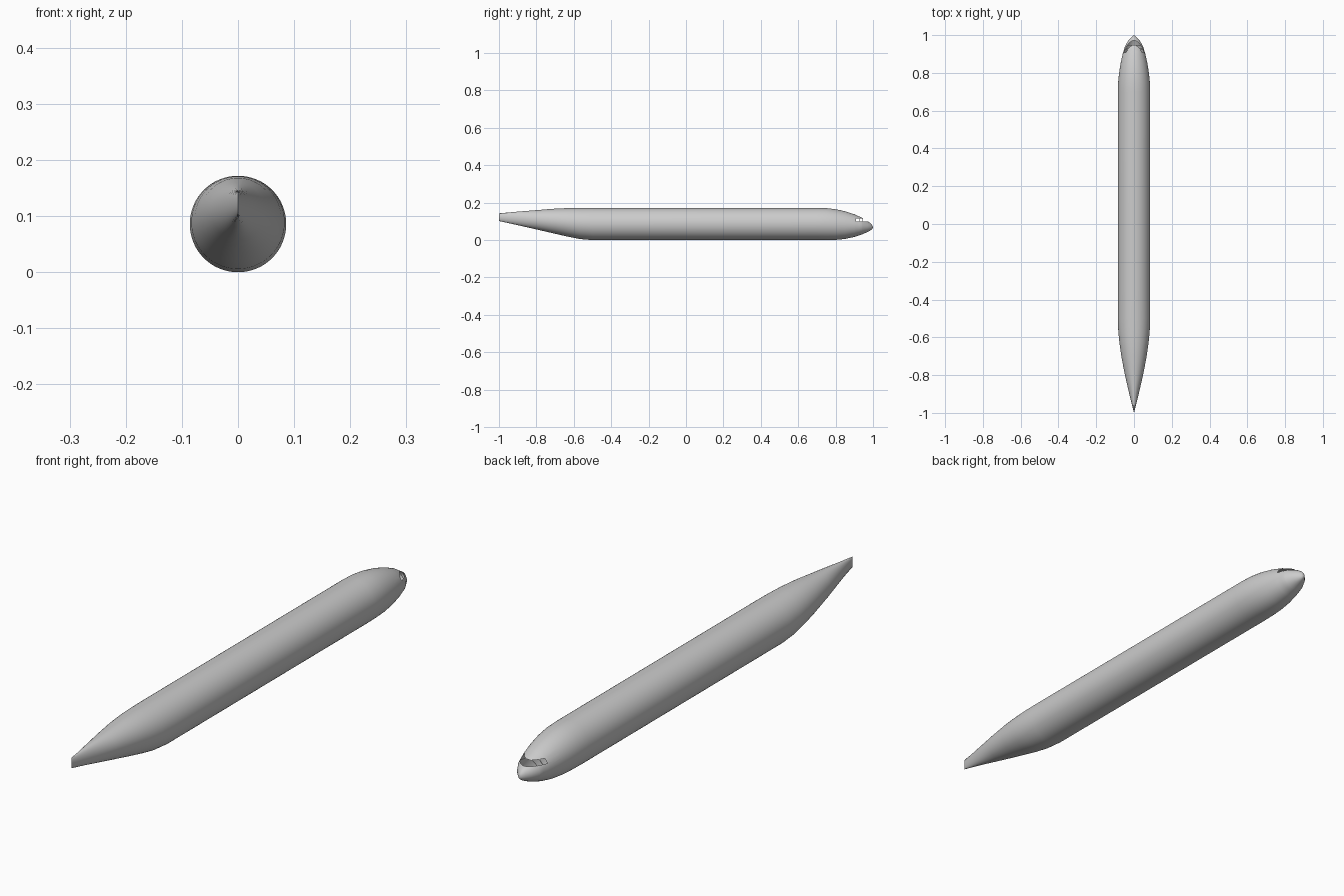
import bpy, bmesh, math
from mathutils import Vector

cube = bpy.data.objects.get("Cube")
if cube:
    bpy.data.objects.remove(cube)

SIDES = 64

# Stations along the body: y, half width, bottom z, top z
STATIONS = [
    (-1.0, 0.0, 0.102, 0.143),
    (-0.9, 0.025, 0.08, 0.152),
    (-0.8, 0.048, 0.057, 0.16),
    (-0.7, 0.067, 0.034, 0.168),
    (-0.63, 0.077, 0.018, 0.171),
    (-0.57, 0.083, 0.006, 0.172),
    (-0.5, 0.086, 0, 0.172),
    (0.7, 0.086, 0, 0.172),
    (0.75, 0.084, 0, 0.171),
    (0.8, 0.079, 0.001, 0.165),
    (0.85, 0.071, 0.006, 0.154),
    (0.9, 0.06, 0.017, 0.138),
    (0.94, 0.048, 0.03, 0.12),
    (0.97, 0.031, 0.043, 0.101),
    (0.985, 0.018, 0.051, 0.091),
    (0.995, 0.008, 0.058, 0.081),
    (1.0, 0.0, 0.067, 0.067),
]


def ring(bm, y, half_width, bottom, top):
    """One elliptical cross-section of the body."""
    mid, half_height = (top + bottom) / 2, (top - bottom) / 2
    angles = [math.tau * i / SIDES for i in range(SIDES)]
    return [bm.verts.new((half_width * math.sin(a), y, mid + half_height * math.cos(a)))
            for a in angles]


def slice_at(bm, point, normal):
    """Cut the nose skin along a plane so that openings get clean borders."""
    nose = [f for f in bm.faces if f.calc_center_median().y > 0.86]
    geom = set(nose)
    for f in nose:
        geom.update(f.edges)
        geom.update(f.verts)
    bmesh.ops.bisect_plane(bm, geom=list(geom), dist=1e-6,
                           plane_co=Vector(point), plane_no=Vector(normal))


# Fuselage skin lofted through the stations
bm = bmesh.new()
rings = [ring(bm, *station) for station in STATIONS]
for a, b in zip(rings, rings[1:]):
    for i in range(SIDES):
        j = (i + 1) % SIDES
        bm.faces.new((a[i], a[j], b[j], b[i]))
bmesh.ops.remove_doubles(bm, verts=bm.verts, dist=1e-5)
bmesh.ops.recalc_face_normals(bm, faces=bm.faces)

# Cockpit windows: two panes on each side and an open windscreen
SILL, HEAD = 0.1, 0.116
PANES = [(0.908, 0.925), (0.928, 0.944), (0.947, 1.0)]
for z in (SILL, HEAD):
    slice_at(bm, (0, 0, z), (0, 0, 1))
for start, end in PANES:
    for y in (start, end):
        slice_at(bm, (0, y, 0), (0, 1, 0))
openings = []
for face in bm.faces:
    c = face.calc_center_median()
    if SILL < c.z < HEAD and any(start < c.y < end for start, end in PANES):
        openings.append(face)
bmesh.ops.delete(bm, geom=openings, context="FACES")

mesh = bpy.data.meshes.new("fuselage")
bm.to_mesh(mesh)
bm.free()
fuselage = bpy.data.objects.new("fuselage", mesh)
bpy.context.collection.objects.link(fuselage)

# Plain grey skin
grey = bpy.data.materials.new("light grey")
grey.use_nodes = True
colour = (0.6, 0.6, 0.6, 1)
grey.diffuse_color = colour
grey.node_tree.nodes["Principled BSDF"].inputs["Base Color"].default_value = colour
mesh.materials.append(grey)

bpy.context.view_layer.objects.active = fuselage
fuselage.select_set(True)
bpy.ops.object.shade_smooth_by_angle(angle=math.radians(40))
